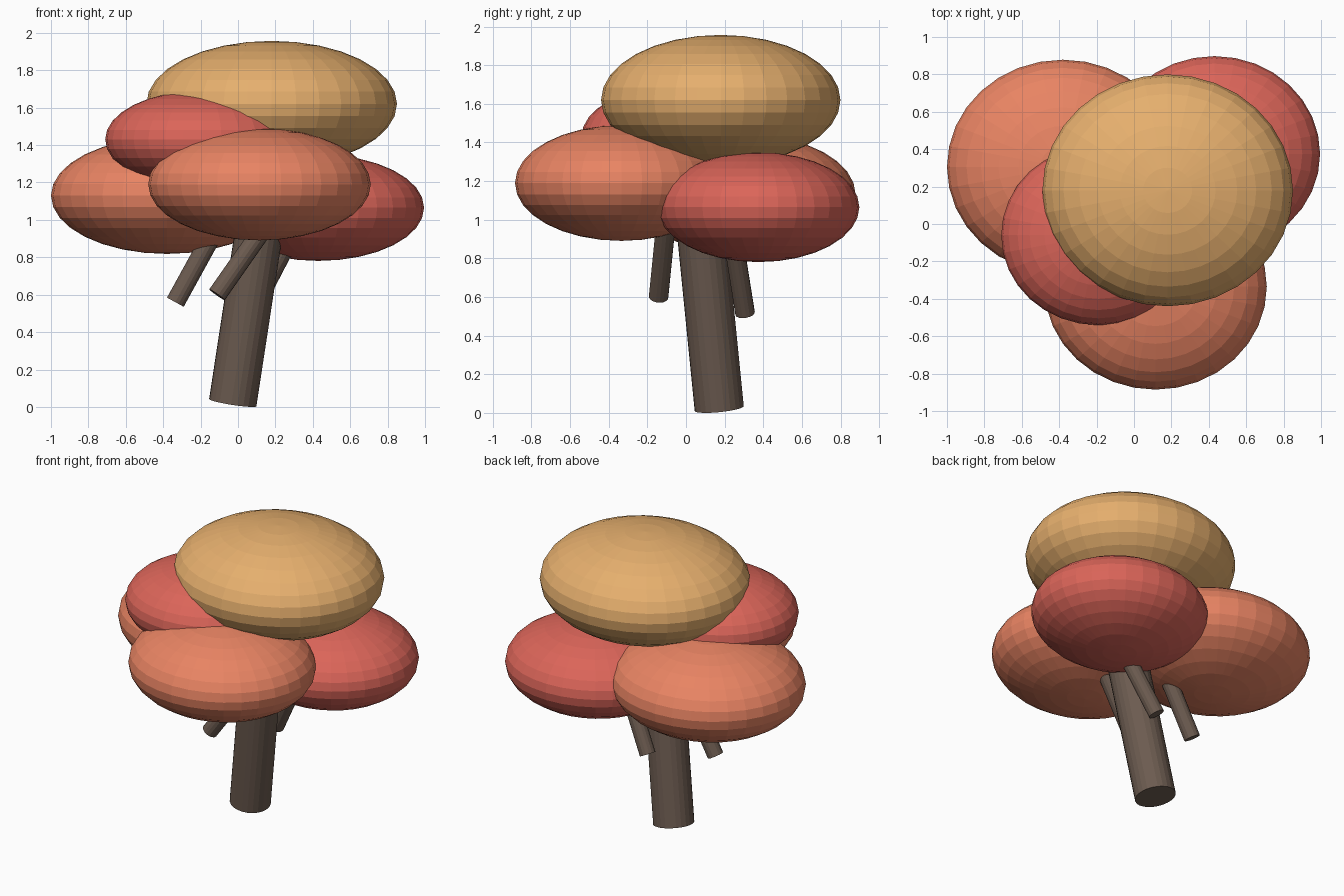
import bpy
from mathutils import Vector

if "Cube" in bpy.data.objects:
    bpy.data.objects.remove(bpy.data.objects["Cube"])


def material(name, rgb):
    m = bpy.data.materials.new(name)
    m.diffuse_color = (*rgb, 1)
    m.use_nodes = True
    m.node_tree.nodes["Principled BSDF"].inputs["Base Color"].default_value = m.diffuse_color
    return m


BARK = material("bark", (0.15, 0.105, 0.08))
GOLD = material("gold_leaves", (0.79, 0.43, 0.155))
ORANGE = material("orange_leaves", (0.81, 0.23, 0.125))
RED = material("red_leaves", (0.71, 0.13, 0.10))


def limb(name, base, direction, top_z, radius, sides):
    """Straight cylinder from base along direction until top_z."""
    base, d = Vector(base), Vector(direction)
    tip = base + d * ((top_z - base.z) / d.z)
    bpy.ops.mesh.primitive_cylinder_add(
        vertices=sides, radius=radius, depth=(tip - base).length,
        location=(base + tip) / 2,
        rotation=d.to_track_quat('Z', 'Y').to_euler())
    ob = bpy.context.object
    ob.name = name
    ob.data.materials.append(BARK)


def leaf_clump(name, centre, rx, mat):
    """Flattened faceted ball; all clumps share the same proportions."""
    bpy.ops.mesh.primitive_uv_sphere_add(segments=32, ring_count=16, radius=1, location=centre)
    ob = bpy.context.object
    ob.name = name
    ob.scale = (rx, rx * 0.925, rx * 0.503)
    ob.data.materials.append(mat)


# leaning trunk
limb("trunk", (-0.028, 0.172, 0.023), (0.153, -0.10, 1), 1.15, 0.128, 24)

# branches reaching up into the leaves
limb("branch_left", (-0.335, 0.16, 0.56), (0.55, 0.0, 1), 1.02, 0.051, 16)
limb("branch_front", (-0.112, -0.142, 0.60), (0.70, 0.10, 1), 1.05, 0.051, 16)
limb("branch_back", (0.075, 0.306, 0.515), (0.52, -0.16, 1), 1.0, 0.051, 16)

# leaf clumps
leaf_clump("leaves_top", (0.18, 0.18, 1.62), 0.67, GOLD)
leaf_clump("leaves_front", (0.115, -0.335, 1.19), 0.595, ORANGE)
leaf_clump("leaves_left", (-0.38, 0.305, 1.13), 0.62, ORANGE)
leaf_clump("leaves_right", (0.43, 0.375, 1.065), 0.565, RED)
leaf_clump("leaves_upper_left", (-0.19, -0.06, 1.43), 0.52, RED)
